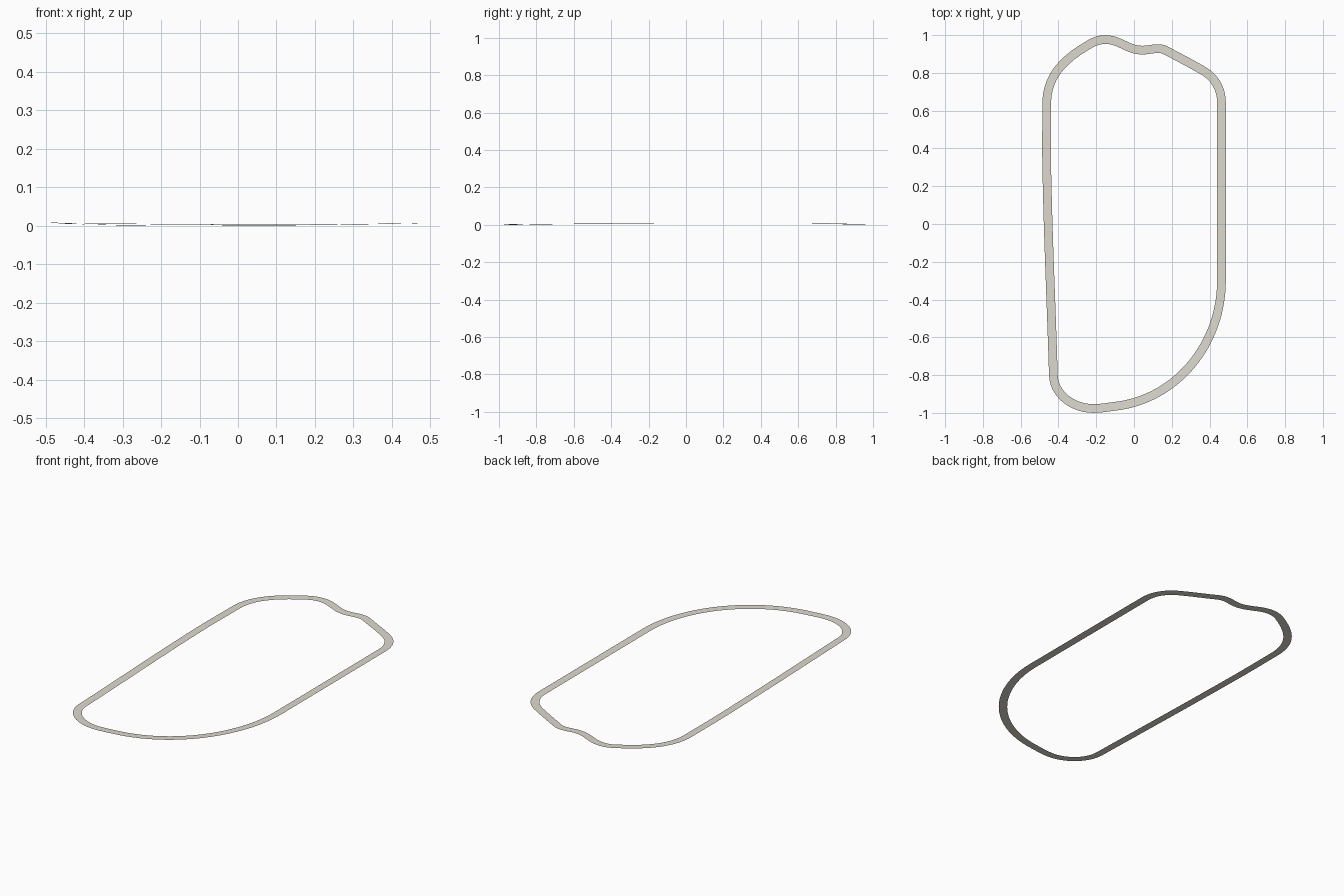
import bpy, bmesh
from mathutils import Vector
from mathutils.geometry import interpolate_bezier

if "Cube" in bpy.data.objects:
    bpy.data.objects.remove(bpy.data.objects["Cube"])

WIDTH = 0.046
BANK = 0.0006  # outer edge raised, inner edge lowered

# Centreline nodes, clockwise: x, y, z, tangent x, tangent y, segments to next node
nodes = [
    (-0.430, -0.800, 0.006, -0.03, 1.00, 20),
    (-0.465, 0.300, 0.009, -0.02, 1.00, 6),
    (-0.465, 0.640, 0.008, 0.00, 1.00, 14),
    (-0.270, 0.933, 0.006, 0.85, 0.52, 8),
    (-0.155, 0.977, 0.005, 1.00, 0.00, 12),
    (0.040, 0.921, 0.004, 1.00, 0.00, 8),
    (0.125, 0.929, 0.004, 1.00, 0.00, 6),
    (0.185, 0.909, 0.004, 0.88, -0.47, 6),
    (0.360, 0.814, 0.006, 0.87, -0.50, 14),
    (0.460, 0.640, 0.008, 0.00, -1.00, 16),
    (0.460, -0.300, 0.008, 0.00, -1.00, 32),
    (-0.100, -0.964, 0.002, -1.00, -0.12, 6),
    (-0.220, -0.976, 0.002, -1.00, 0.00, 14),
]

# Sample smooth closed centreline
path = []
for a, b in zip(nodes, nodes[1:] + nodes[:1]):
    p, q = Vector(a[:3]), Vector(b[:3])
    reach = (q - p).length * 0.38
    ta = Vector((a[3], a[4], 0)).normalized() * reach
    tb = Vector((b[3], b[4], 0)).normalized() * reach
    path += interpolate_bezier(p, p + ta, q - tb, q, a[5] + 1)[:-1]

# Road ribbon: offset the centreline to both sides and bridge
bm = bmesh.new()
pairs = []
n = len(path)
for i, p in enumerate(path):
    t = path[(i + 1) % n] - path[i - 1]
    side = Vector((-t.y, t.x, 0)).normalized() * WIDTH / 2
    side.z = BANK
    pairs.append((bm.verts.new(p + side), bm.verts.new(p - side)))
for i in range(n):
    (l0, r0), (l1, r1) = pairs[i], pairs[(i + 1) % n]
    bm.faces.new((r0, r1, l1, l0)).smooth = True

# Rest the lowest point on the ground and centre the loop
lo = Vector([min(v.co[k] for v in bm.verts) for k in range(3)])
hi = Vector([max(v.co[k] for v in bm.verts) for k in range(3)])
shift = Vector(((lo.x + hi.x) / 2, (lo.y + hi.y) / 2, lo.z))
for v in bm.verts:
    v.co -= shift

mesh = bpy.data.meshes.new("track_road")
bm.to_mesh(mesh)
bm.free()
road = bpy.data.objects.new("track_road", mesh)
bpy.context.collection.objects.link(road)

# Warm grey road surface
surface = bpy.data.materials.new("road_surface")
surface.diffuse_color = (0.72, 0.70, 0.62, 1)
surface.use_nodes = True
surface.node_tree.nodes["Principled BSDF"].inputs["Base Color"].default_value = surface.diffuse_color
mesh.materials.append(surface)
